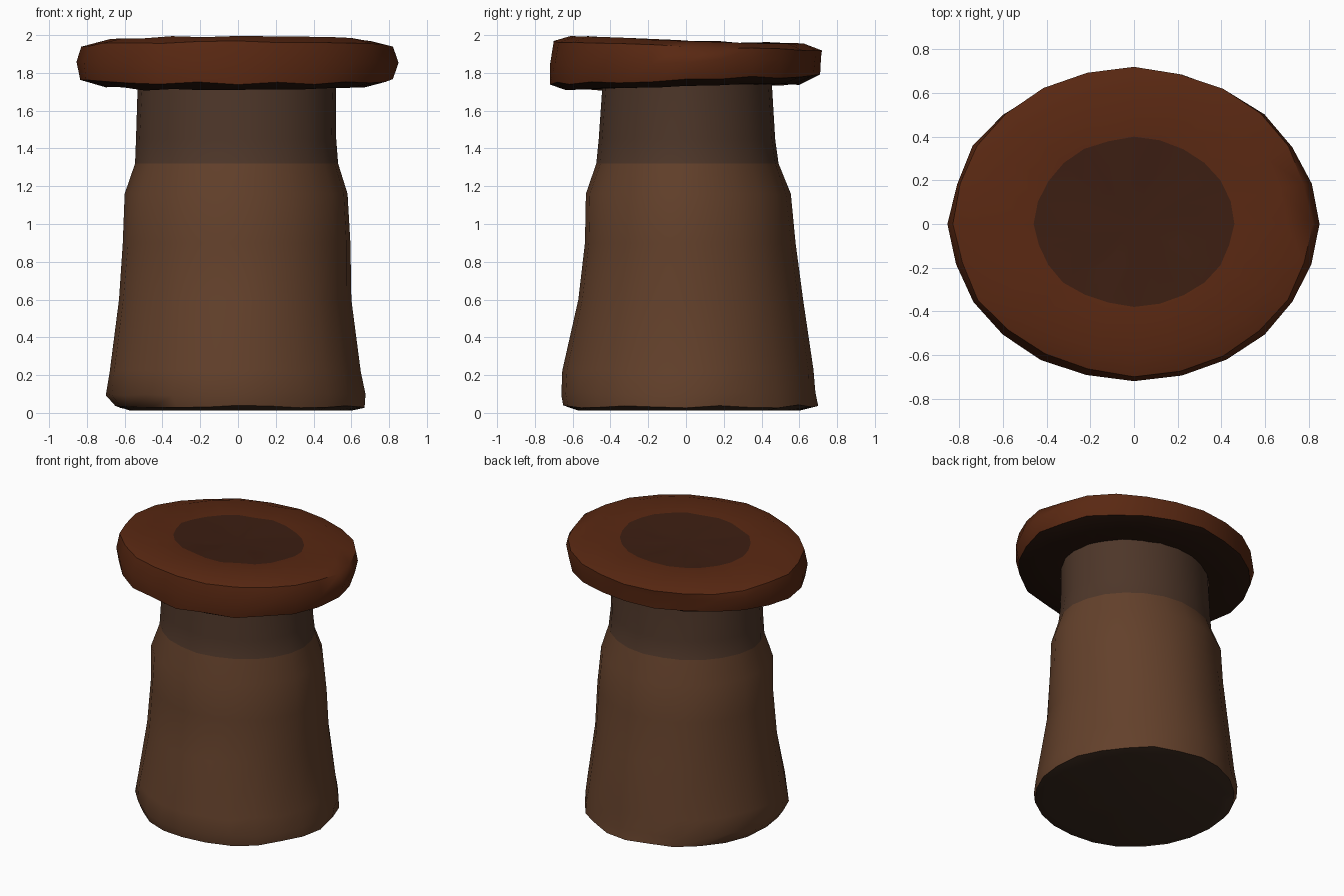
import bpy, bmesh, math, random

if "Cube" in bpy.data.objects:
    bpy.data.objects.remove(bpy.data.objects["Cube"])

random.seed(4)
SIDES = 24


def material(name, rgb):
    m = bpy.data.materials.new(name)
    m.diffuse_color = (*rgb, 1)
    m.use_nodes = True
    m.node_tree.nodes["Principled BSDF"].inputs["Base Color"].default_value = m.diffuse_color
    return m


def loft(name, rings, mats, mat_of_band, wobble, lift):
    """Skin oval rings (z, x_min, x_max, y_min, y_max), bottom to top, capped at both ends."""
    bm = bmesh.new()
    loops = []
    for z, x0, x1, y0, y1 in rings:
        loop = []
        for i in range(SIDES):
            a = 2 * math.pi * i / SIDES
            c, s = math.cos(a), math.sin(a)
            k = 1 - random.uniform(0, wobble)
            if i % (SIDES // 4) == 0:
                k = 1
            x = (x1 if c > 0 else -x0) * c * k
            y = (y1 if s > 0 else -y0) * s * k
            loop.append(bm.verts.new((x, y, z + lift(x, y, z))))
        loops.append(loop)
    for b, (lo, hi) in enumerate(zip(loops, loops[1:])):
        for i in range(SIDES):
            j = (i + 1) % SIDES
            f = bm.faces.new((lo[i], lo[j], hi[j], hi[i]))
            f.material_index = mat_of_band(b)
    # centre fans close the ends
    for loop, band, flip in ((loops[0], 0, True), (loops[-1], len(rings) - 2, False)):
        z = sum(v.co.z for v in loop) / SIDES
        mid = bm.verts.new((0, 0, z))
        for i in range(SIDES):
            tri = [loop[i], loop[(i + 1) % SIDES], mid]
            f = bm.faces.new(tri[::-1] if flip else tri)
            f.material_index = mat_of_band(band)
    me = bpy.data.meshes.new(name)
    bm.to_mesh(me)
    bm.free()
    ob = bpy.data.objects.new(name, me)
    bpy.context.collection.objects.link(ob)
    for m in mats:
        me.materials.append(m)
    bpy.ops.object.select_all(action='DESELECT')
    ob.select_set(True)
    bpy.context.view_layer.objects.active = ob
    bpy.ops.object.shade_smooth_by_angle(angle=math.radians(50))
    return ob


# Flared stalk with a ragged foot and a step below the cap
stalk_rings = [
    (0.012, -0.57, 0.60, -0.57, 0.60),
    (0.035, -0.65, 0.67, -0.65, 0.70),
    (0.10, -0.70, 0.675, -0.66, 0.685),
    (0.22, -0.68, 0.65, -0.655, 0.675),
    (0.60, -0.63, 0.60, -0.57, 0.62),
    (0.90, -0.61, 0.595, -0.535, 0.58),
    (1.16, -0.60, 0.58, -0.53, 0.555),
    (1.32, -0.545, 0.53, -0.475, 0.49),
    (1.45, -0.54, 0.52, -0.462, 0.472),
    (1.77, -0.53, 0.52, -0.44, 0.453),
]
brown = [material("stalk_base", (0.045, 0.024, 0.014)),
         material("stalk_brown", (0.125, 0.052, 0.024)),
         material("stalk_shade", (0.075, 0.037, 0.022))]
loft("stalk", stalk_rings, brown,
     lambda b: 0 if b == 0 else 2 if b >= 7 else 1, 0.015,
     lambda x, y, z: random.uniform(-0.01, 0.01) if z < 0.3 and z > 0.02 else 0)

# Thick oval cap, highest at the front, shallow dish in the top
cap_rings = [
    (1.735, -0.45, 0.45, -0.38, 0.38),
    (1.725, -0.70, 0.70, -0.64, 0.60),
    (1.765, -0.835, 0.82, -0.72, 0.71),
    (1.86, -0.855, 0.85, -0.72, 0.715),
    (1.94, -0.83, 0.82, -0.70, 0.72),
    (1.973, -0.71, 0.70, -0.61, 0.62),
    (1.968, -0.46, 0.46, -0.38, 0.40),
    (1.955, -0.22, 0.22, -0.19, 0.19),
]
rust = [material("cap_underside", (0.022, 0.008, 0.004)),
        material("cap_rust", (0.10, 0.021, 0.006)),
        material("cap_centre", (0.045, 0.013, 0.006))]
loft("cap", cap_rings, rust,
     lambda b: 0 if b < 2 else 2 if b >= 6 else 1, 0.02,
     lambda x, y, z: -0.025 * y / 0.7 + random.uniform(-0.006, 0.006)
     if z > 1.9 else 0.02 * y / 0.7 + random.uniform(-0.008, 0.008))
